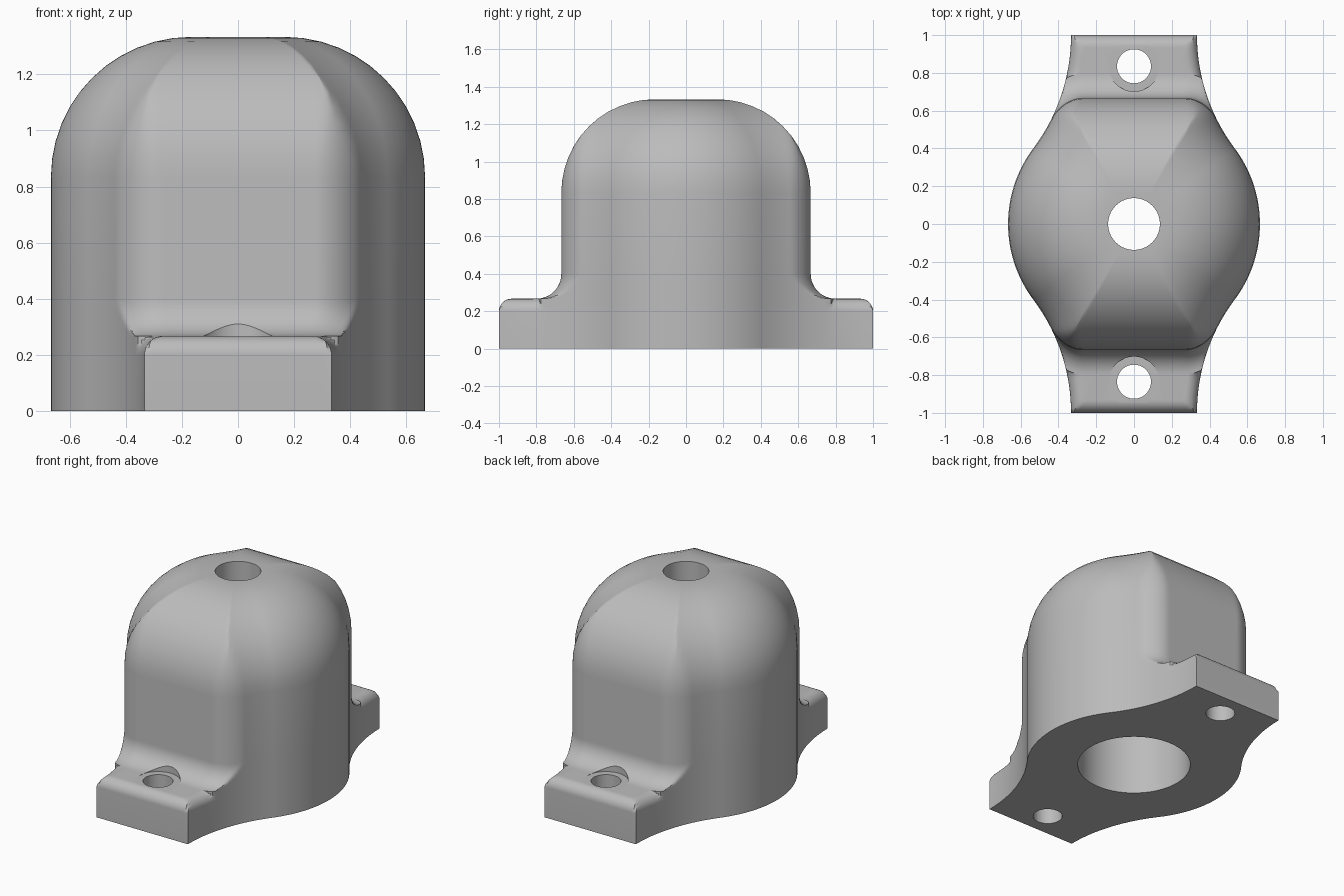
import bpy, bmesh, math
from math import hypot, sin, cos, pi

if "Cube" in bpy.data.objects:
    bpy.data.objects.remove(bpy.data.objects["Cube"])

U = 1 / 3                      # base unit of the casting
WAIST, FACE = 2 * U, 2 * U     # waist radius, front/back wall position
EDGE_R, FILLET_R, DOME_R, CORNER_R = 0.067, 0.133, 0.5, 0.11
FLANGE_Z, TOP_Z = 0.267, 4 * U
STEPS = 12


# Signed distances of the plan outlines
def side(x, y):
    x, y = abs(x), abs(y)
    if y < 0.75 * x:
        return hypot(x, y) - WAIST
    return 1 - hypot(x - 4 * U, y - 1)


def plan(x, y):
    return max(side(x, y), abs(y) - 1)


def tower(x, y):
    a, b = side(x, y), abs(y) - FACE
    rounded = hypot(max(a + CORNER_R, 0), max(b + CORNER_R, 0))
    return min(-CORNER_R, max(a, b)) + rounded


def radius(section, angle):
    """Distance from the axis to the section outline along one direction."""
    lo, hi = 0.0, 1.4
    for _ in range(26):
        mid = (lo + hi) / 2
        if section(mid * cos(angle), mid * sin(angle)) < 0:
            lo = mid
        else:
            hi = mid
    return lo


# Horizontal sections from the bottom to the top
def flange_section(inset):
    return lambda x, y: min(plan(x, y) + inset,
                            max(tower(x, y) - FILLET_R, plan(x, y)))


def tower_section(grow):
    return lambda x, y: max(tower(x, y) - grow, plan(x, y))


arc = [i * pi / 2 / STEPS for i in range(STEPS + 1)]
sections = [(0, plan)]
for a in arc:
    sections.append((FLANGE_Z - EDGE_R * (1 - sin(a)),
                     flange_section(EDGE_R * (1 - cos(a)))))
for a in arc:
    sections.append((FLANGE_Z + FILLET_R * (1 - cos(a)),
                     tower_section(FILLET_R * (1 - sin(a)))))
for a in arc:
    sections.append((TOP_Z - DOME_R * (1 - sin(a)),
                     tower_section(-DOME_R * (1 - cos(a)))))

# Directions, with exact hits on the flange corners
corner = math.atan2(1, U)
quarter = [corner * i / 80 for i in range(80)]
quarter += [corner + (pi / 2 - corner) * i / 24 for i in range(25)]
half = quarter + [pi - a for a in reversed(quarter[:-1])]
angles = half[:-1] + [a + pi for a in half[:-1]]

# Loft the housing
bm = bmesh.new()
rings = []
for z, section in sections:
    ring = []
    for a in angles:
        r = radius(section, a)
        ring.append(bm.verts.new((r * cos(a), r * sin(a), z)))
    rings.append(ring)
n = len(angles)
for low, high in zip(rings, rings[1:]):
    for i in range(n):
        j = (i + 1) % n
        bm.faces.new((low[i], low[j], high[j], high[i]))
bm.faces.new(rings[0][::-1])
bm.faces.new(rings[-1])
bmesh.ops.remove_doubles(bm, verts=bm.verts, dist=0.0001)
bmesh.ops.recalc_face_normals(bm, faces=bm.faces)
mesh = bpy.data.meshes.new("housing")
bm.to_mesh(mesh)
bm.free()
housing = bpy.data.objects.new("housing", mesh)
bpy.context.collection.objects.link(housing)

grey = bpy.data.materials.new("light grey")
grey.use_nodes = True
color = (0.5, 0.5, 0.5, 1)
grey.diffuse_color = color
grey.node_tree.nodes["Principled BSDF"].inputs["Base Color"].default_value = color
mesh.materials.append(grey)


def drill(name, r, y, z0, z1):
    """Cut a vertical round hole into the housing."""
    bpy.ops.mesh.primitive_cylinder_add(vertices=64, radius=r, depth=z1 - z0,
                                        location=(0, y, (z0 + z1) / 2))
    cutter = bpy.context.object
    cutter.name = name
    cutter.hide_render = True
    cutter.data.materials.append(grey)
    mod = housing.modifiers.new(name, "BOOLEAN")
    mod.operation, mod.solver, mod.object = "DIFFERENCE", "EXACT", cutter
    bpy.ops.object.select_all(action="DESELECT")
    housing.select_set(True)
    bpy.context.view_layer.objects.active = housing
    bpy.ops.object.modifier_apply(modifier=name)
    bpy.data.objects.remove(cutter)


# Bores, bolt holes and spot faces
drill("main_bore", 0.35, 0, -0.1, 1.0)
drill("top_hole", 0.137, 0, 0.9, 1.5)
for y in (-0.835, 0.835):
    drill("spot_face", 0.133, y, FLANGE_Z - 0.001, 0.6)
    drill("bolt_hole", 0.09, y, -0.1, 0.5)

bpy.ops.object.shade_smooth_by_angle(angle=math.radians(30))
